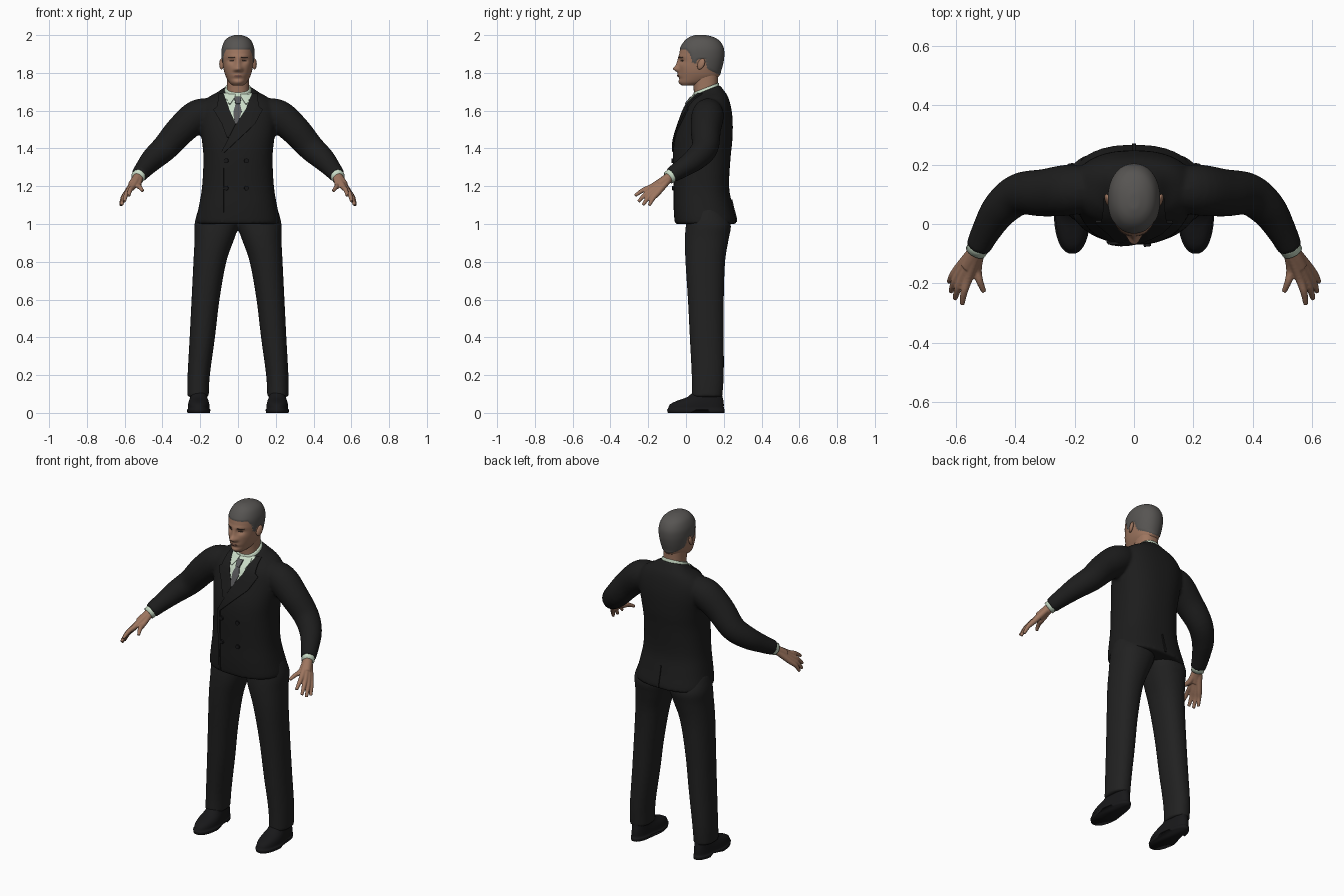
import bpy, bmesh, math
from mathutils import Vector
from mathutils.bvhtree import BVHTree

if "Cube" in bpy.data.objects:
    bpy.data.objects.remove(bpy.data.objects["Cube"])


def material(name, r, g, b):
    m = bpy.data.materials.new(name)
    m.use_nodes = True
    m.diffuse_color = (r, g, b, 1)
    node = m.node_tree.nodes["Principled BSDF"]
    node.inputs["Base Color"].default_value = (r, g, b, 1)
    node.inputs["Roughness"].default_value = 0.8
    return m


SUIT = material("black suit cloth", .012, .012, .012)
TROUSER = material("black trouser cloth", .015, .015, .015)
SHOE = material("black shoe leather", .009, .009, .01)
SKIN = material("skin", .34, .18, .115)
HAIR = material("dark grey hair", .095, .09, .085)
SHIRT = material("pale green shirt", .6, .73, .58)
TIE = material("grey tie", .1, .1, .105)
DARK = material("dark brown eyes and brows", .05, .03, .022)
LIPS = material("lips", .21, .095, .07)


def resample(rows, n):
    """Smooth curve through rows of numbers, n steps between each pair."""
    out = []
    for i in range(len(rows) - 1):
        quad = [rows[max(i - 1, 0)], rows[i], rows[i + 1], rows[min(i + 2, len(rows) - 1)]]
        for s in range(n):
            t = s / n
            out.append([b + t / 2 * (c - a + t * (2*a - 5*b + 4*c - d + t * (3*(b - c) + d - a)))
                        for a, b, c, d in zip(*quad)])
    return out + [list(rows[-1])]


def skin_rings(bm, rings):
    rings = [[bm.verts.new(p) for p in ring] for ring in rings]
    k = len(rings[0])
    for a, b in zip(rings, rings[1:]):
        for i in range(k):
            bm.faces.new((a[i], a[(i + 1) % k], b[(i + 1) % k], b[i]))
    bm.faces.new(rings[0])
    bm.faces.new(rings[-1])


def loft(bm, rows, side=1, n=4, seg=40, power=2.3):
    """Stack of rounded sections: height, centre x, half width, front, back, tilt."""
    rings = []
    for z, cx, hw, yf, yb, tilt in resample(rows, n):
        ring = []
        for i in range(seg):
            a = 2 * math.pi * i / seg
            c, s = math.cos(a), math.sin(a)
            x = hw * math.copysign(abs(c) ** (2 / power), c)
            y = (yb - yf) / 2 * math.copysign(abs(s) ** (2 / power), s)
            ring.append((side * (cx + x), (yf + yb) / 2 + y, z + tilt * y))
        rings.append(ring)
    skin_rings(bm, rings)


def tube(bm, path, side=1, n=5, seg=16):
    """Round limb along points of x, y, z, radius."""
    pts = resample(path, n)
    rings = []
    for i, p in enumerate(pts):
        a, b = pts[max(i - 1, 0)], pts[min(i + 1, len(pts) - 1)]
        d = (Vector(b[:3]) - Vector(a[:3])).normalized()
        u = d.cross(Vector((0, 0, 1)))
        u = u.normalized() if u.length > .01 else Vector((1, 0, 0))
        v = d.cross(u)
        ring = []
        for k in range(seg):
            t = 2 * math.pi * k / seg
            q = Vector(p[:3]) + p[3] * (u * math.cos(t) + v * math.sin(t))
            ring.append((side * q.x, q.y, q.z))
        rings.append(ring)
    skin_rings(bm, rings)


def finish(name, bm, *mats, voxel=0, smooth=4):
    bmesh.ops.recalc_face_normals(bm, faces=bm.faces)
    me = bpy.data.meshes.new(name)
    bm.to_mesh(me)
    bm.free()
    me.shade_smooth()
    for m in mats:
        me.materials.append(m)
    ob = bpy.data.objects.new(name, me)
    bpy.context.collection.objects.link(ob)
    if voxel:
        r = ob.modifiers.new("Blend", "REMESH")
        r.mode, r.voxel_size, r.use_smooth_shade = "VOXEL", voxel, True
        ob.modifiers.new("Soften", "SMOOTH").iterations = smooth
    return ob


def surface(ob):
    bpy.context.view_layer.update()
    return BVHTree.FromObject(ob, bpy.context.evaluated_depsgraph_get())


def patch(name, tree, rows, mat, lift=.003, thick=.006, back=False, cols=8):
    """Thin plate laid on a surface; rows hold height, left x, right x."""
    d = -1 if back else 1
    bm = bmesh.new()
    grid = []
    for (z0, l0, r0), (z1, l1, r1) in zip(rows, rows[1:]):
        for s in range(7):
            t = s / 6
            l, r = l0 + t * (l1 - l0), r0 + t * (r1 - r0)
            line = []
            for c in range(cols + 1):
                p = Vector((l + (r - l) * c / cols, -d, z0 + t * (z1 - z0)))
                hit = tree.ray_cast(p, Vector((0, d, 0)))[0]
                if hit is None:
                    hit = tree.find_nearest(Vector((p.x, .1, p.z)))[0]
                line.append(bm.verts.new(hit - Vector((0, d * lift, 0))))
            grid.append(line)
    for a, b in zip(grid, grid[1:]):
        for i in range(cols):
            bm.faces.new((a[i], a[i + 1], b[i + 1], b[i]))
    bmesh.ops.remove_doubles(bm, verts=bm.verts, dist=.00005)
    ob = finish(name, bm, mat)
    sol = ob.modifiers.new("Thickness", "SOLIDIFY")
    sol.thickness, sol.offset = thick, 0
    ob.modifiers.new("Crisp edges", "EDGE_SPLIT")
    return ob


def disc(name, tree, x, z, rx, rz, mat, lift=.001, thick=.003):
    rows = []
    for i in range(9):
        a = math.pi * i / 8
        w = rx * math.sin(a) + .0003
        rows.append((z + rz * math.cos(a), x - w, x + w))
    patch(name, tree, rows, mat, lift, thick, cols=6)


# Jacket with sleeves
bm = bmesh.new()
loft(bm, [(1.0, 0, .222, -.058, .268, 0), (1.03, 0, .22, -.062, .264, 0),
          (1.1, 0, .206, -.066, .246, 0), (1.2, 0, .19, -.066, .228, 0),
          (1.35, 0, .183, -.07, .236, 0), (1.45, 0, .192, -.06, .246, 0),
          (1.55, 0, .205, -.028, .247, 0), (1.62, 0, .2, .0, .238, 0),
          (1.665, 0, .165, .026, .222, .1), (1.69, 0, .115, .038, .198, .25),
          (1.71, 0, .082, .046, .178, .4)], seg=56, power=2.4)
SLEEVE = [(.12, .12, 1.6, .065), (.21, .115, 1.575, .085), (.3, .105, 1.5, .08),
          (.385, .1, 1.405, .071), (.45, .05, 1.345, .062), (.495, -.02, 1.295, .05),
          (.525, -.08, 1.258, .042)]
for side in (1, -1):
    tube(bm, SLEEVE, side, seg=28)
jacket = finish("jacket", bm, SUIT, voxel=.009)

# Trousers
bm = bmesh.new()
for side in (1, -1):
    loft(bm, [(.085, .212, .057, .03, .192, 0), (.2, .208, .059, .03, .2, 0),
              (.4, .189, .067, .02, .2, 0), (.6, .172, .074, .01, .2, 0),
              (.8, .149, .087, -.003, .207, 0), (.92, .125, .105, -.006, .226, 0),
              (1.0, .112, .118, 0, .237, 0), (1.08, .1, .11, .01, .2, 0)], side, power=2.2)
finish("trousers", bm, TROUSER, voxel=.009, smooth=3)

# Shoes: narrower heel, raised arch
for side, label in ((1, "left"), (-1, "right")):
    bm = bmesh.new()
    loft(bm, [(0, .208, .061, -.096, .203, 0), (.018, .208, .062, -.1, .205, 0),
              (.022, .208, .058, -.095, .2, 0), (.045, .208, .057, -.085, .2, 0),
              (.065, .208, .054, -.045, .198, 0), (.085, .208, .05, .01, .193, 0),
              (.12, .208, .047, .045, .188, 0)], side, n=2)
    for v in bm.verts:
        if v.co.y > .03:
            v.co.x += (side * .208 - v.co.x) * min(.16, (v.co.y - .03) * 2)
        if v.co.z < .01 and .03 < v.co.y < .115:
            v.co.z = .016
    finish(label + "_shoe", bm, SHOE)

# Hands, fingers and shirt cuffs
WRIST = Vector((.535, -.1, 1.238))
FINGERS = [((.556, -.18, 1.198), (.578, -.27, 1.15)), ((.574, -.177, 1.184), (.602, -.252, 1.118)),
           ((.585, -.165, 1.173), (.616, -.228, 1.1)), ((.59, -.148, 1.166), (.622, -.195, 1.098)),
           ((.527, -.15, 1.205), (.504, -.228, 1.175))]
for side, label in ((1, "left"), (-1, "right")):
    bm = bmesh.new()
    tube(bm, [(.51, -.055, 1.27, .028), (*WRIST, .027), (.56, -.145, 1.205, .024)], side)
    for knuckle, tip in FINGERS:
        k, t = Vector(knuckle), Vector(tip)
        start = WRIST + (k - Vector((.565, -.16, 1.185))) * .4
        mid = k.lerp(t, .5) + Vector((.004, -.002, .005))
        tube(bm, [(*start, .018), (*k, .0155), (*mid, .0125), (*t, .0085)], side, seg=12)
    finish(label + "_hand", bm, SKIN, voxel=.004, smooth=2)
    bm = bmesh.new()
    tube(bm, [(.515, -.06, 1.268, .036), (.532, -.093, 1.246, .036)], side, n=1, seg=24)
    finish(label + "_shirt_cuff", bm, SHIRT)

# Neck and shirt collar
bm = bmesh.new()
loft(bm, [(1.64, 0, .062, .045, .175, 0), (1.72, 0, .059, .04, .168, 0),
          (1.81, 0, .06, .03, .172, 0)])
finish("neck", bm, SKIN)
bm = bmesh.new()
loft(bm, [(1.65, 0, .082, .03, .188, .4), (1.695, 0, .075, .036, .178, .4),
          (1.722, 0, .067, .041, .173, .4)])
finish("shirt_collar", bm, SHIRT)

# Head, with face forms pushed in or out
bm = bmesh.new()
loft(bm, [(1.734, 0, .028, -.022, .05, 0), (1.75, 0, .047, -.034, .12, 0),
          (1.78, 0, .064, -.038, .172, 0), (1.81, 0, .074, -.04, .183, 0),
          (1.85, 0, .081, -.038, .194, 0), (1.89, 0, .085, -.036, .2, 0),
          (1.93, 0, .083, -.029, .197, 0), (1.965, 0, .07, -.008, .178, 0),
          (1.985, 0, .05, .016, .148, 0), (1.996, 0, .022, .045, .11, 0),
          (1.998, 0, .006, .065, .085, 0)], n=7, seg=110, power=2.15)
FORMS = [(0, 1.85, .01, .022, .012), (0, 1.822, .013, .011, .023), (.016, 1.817, .008, .008, .009),
         (.034, 1.864, .014, .009, -.01), (.03, 1.887, .02, .007, .004), (0, 1.786, .022, .009, .006),
         (0, 1.751, .02, .011, .005), (.052, 1.835, .015, .014, .003), (0, 1.769, .02, .006, -.004)]
for v in bm.verts:
    if v.co.y < .04:
        x, z = abs(v.co.x), v.co.z
        v.co.y -= sum(amp * math.exp(-((x - fx) / sx) ** 2 / 2 - ((z - fz) / sz) ** 2 / 2)
                      for fx, fz, sx, sz, amp in FORMS)

# Hair: every face above the hairline, slightly raised
HAIRLINE = [(-.2, 1.93), (0, 1.925), (.022, 1.9), (.034, 1.855), (.055, 1.85),
            (.064, 1.875), (.1, 1.87), (.115, 1.82), (.3, 1.73)]


def hairline(y):
    for (y0, z0), (y1, z1) in zip(HAIRLINE, HAIRLINE[1:]):
        if y <= y1:
            return z0 + (z1 - z0) * (y - y0) / (y1 - y0)


for f in bm.faces:
    c = f.calc_center_median()
    f.material_index = int(c.z > hairline(c.y))
bmesh.ops.recalc_face_normals(bm, faces=bm.faces)
bm.normal_update()
for v in bm.verts:
    if all(f.material_index for f in v.link_faces):
        v.co += v.normal * .003
head = finish("head", bm, SKIN, HAIR)

# Ears
for side, label in ((1, "left"), (-1, "right")):
    bm = bmesh.new()
    bmesh.ops.create_uvsphere(bm, u_segments=20, v_segments=12, radius=1)
    for v in bm.verts:
        x, y, z = v.co
        v.co = (side * (.087 + .011 * x + .006 * y), .08 + .019 * y + .008 * z, 1.847 + .029 * z)
    finish(label + "_ear", bm, SKIN)

# Face details
face = surface(head)
for side, label in ((1, "left"), (-1, "right")):
    disc(label + "_eye", face, side * .034, 1.864, .013, .0038, DARK)
    disc(label + "_eyebrow", face, side * .035, 1.882, .018, .0032, DARK)
disc("mouth", face, 0, 1.784, .022, .005, LIPS)

# Shirt front, tie, lapels and jacket closing
chest = surface(jacket)
patch("shirt_front", chest, [(1.69, -.076, .074), (1.65, -.062, .058), (1.6, -.045, .038),
                             (1.53, -.014, -.008)], SHIRT, .003)
patch("tie_knot", chest, [(1.672, -.02, .018), (1.635, -.013, .011)], TIE, .013, .009)
patch("tie_blade", chest, [(1.637, -.012, .01), (1.595, -.024, .02), (1.56, -.022, .008),
                           (1.53, -.014, -.008)], TIE, .008)
for side, label in ((1, "left"), (-1, "right")):
    rows = [(1.685, .012, .06), (1.665, .02, .062), (1.635, .04, .048)]
    patch(label + "_collar_wing", chest,
          [(z, *sorted((side * a, side * b))) for z, a, b in rows], SHIRT, .01)
patch("left_lapel", chest, [(1.69, .074, .1), (1.62, .046, .11), (1.605, .04, .13),
                            (1.53, -.01, .09), (1.38, -.088, -.07)], SUIT, .006, .009)
patch("right_lapel", chest, [(1.69, -.1, -.076), (1.62, -.11, -.05), (1.605, -.13, -.046),
                             (1.53, -.085, -.012), (1.46, -.06, -.047)], SUIT, .005, .008)
patch("front_edge", chest, [(1.385, -.092, -.074), (1.01, -.09, -.076)], SUIT, .002, .008)
patch("back_vent", chest, [(1.13, -.004, .004), (1.01, -.006, .006)], SUIT, .002, .008, back=True)
for i, (x, z) in enumerate([(-.063, 1.335), (.045, 1.335), (-.063, 1.19), (.045, 1.19)]):
    disc("button_%d" % (i + 1), chest, x, z, .012, .012, SHOE, .004, .009)
